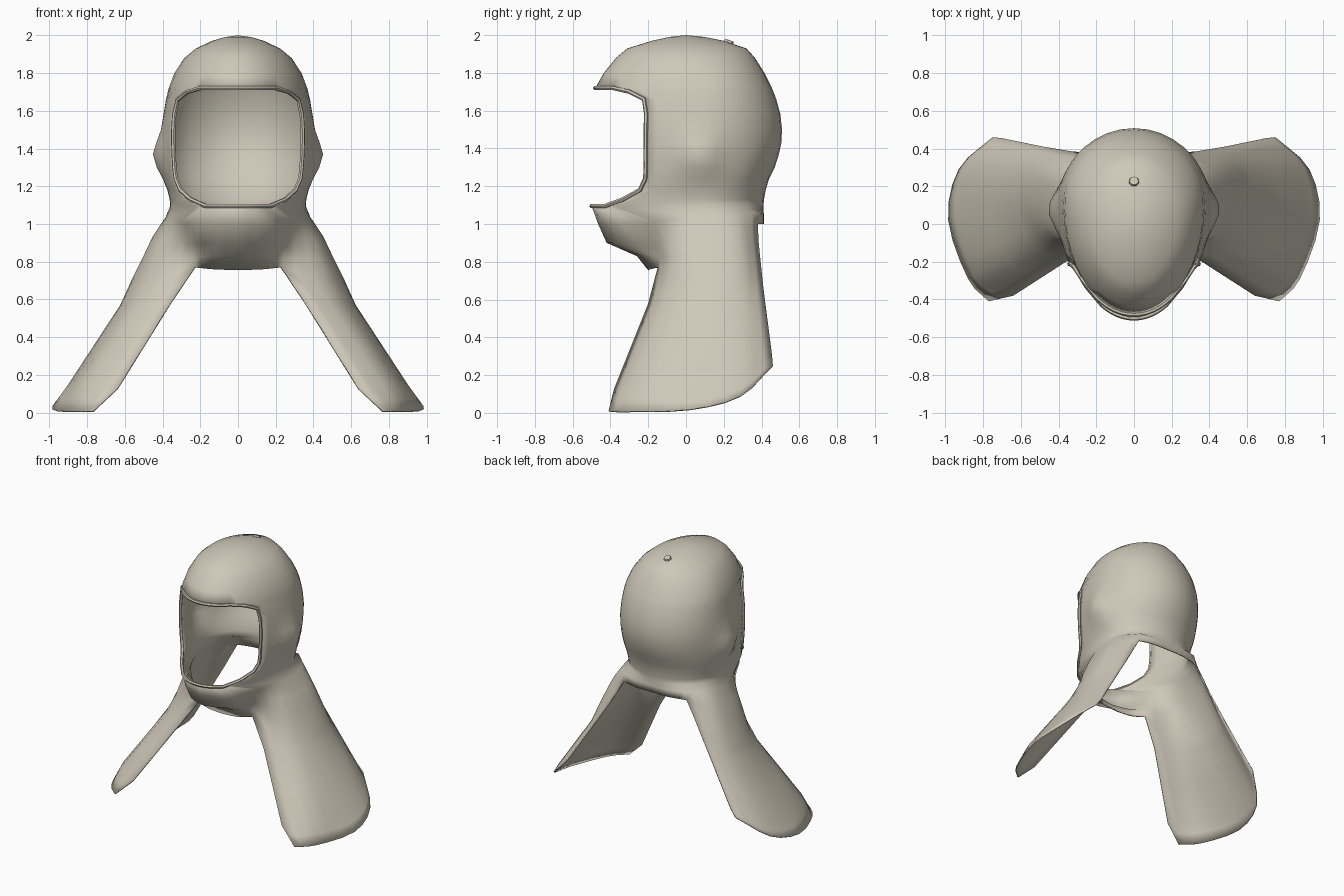
import bpy, bmesh, math
from mathutils import Vector, Euler

if "Cube" in bpy.data.objects:
    bpy.data.objects.remove(bpy.data.objects["Cube"])

fabric = bpy.data.materials.new("beige fabric")
fabric.diffuse_color = (0.62, 0.58, 0.48, 1)
fabric.use_nodes = True
fabric.node_tree.nodes["Principled BSDF"].inputs["Base Color"].default_value = fabric.diffuse_color

NF, NS, NB = 6, 12, 4          # segments: face front, side, back (half model)
EDGE, BACK, END = NF, NF + NS, NF + NS + NB


def spline(pts, n):
    """Sample a smooth curve through pts with n equal steps."""
    p = [Vector(q) for q in pts]
    p = [2 * p[0] - p[1]] + p + [2 * p[-1] - p[-2]]
    out = []
    for i in range(n + 1):
        t = i / n * (len(pts) - 1)
        k = min(int(t), len(pts) - 2)
        t -= k
        a, b, c, d = p[k:k + 4]
        out.append(0.5 * (2 * b + (c - a) * t + (2 * a - 5 * b + 4 * c - d) * t * t
                          + (3 * b - a - 3 * c + d) * t ** 3))
    return out


def head_ring(z, w, yf, yb, cy, hw):
    """Egg-shaped half ring, front to back, with an ear bulge."""
    e = math.asin(hw / w)
    k = math.pi - 0.72
    angles = [e * i / NF for i in range(NF)]
    angles += [e + (k - e) * i / NS for i in range(NS)]
    angles += [k + (math.pi - k) * i / NB for i in range(NB + 1)]
    ring = []
    for a in angles:
        depth = cy - yf if a < math.pi / 2 else yb - cy
        x, y = w * math.sin(a), cy - depth * math.cos(a)
        ear = 0.055 * math.exp(-((y - 0.07) / 0.11) ** 2 - ((z - 1.36) / 0.1) ** 2)
        ring.append(Vector((x + ear * math.sin(a), y, z)))
    ring[0].x = ring[-1].x = 0
    return ring


# Head rings: z, half width, front y, back y, centre y, half width of face opening
head = [
    (2.0, 0.001, 0, 0, 0, 0.0005), (1.99, 0.075, -0.09, 0.1, 0, 0.04),
    (1.97, 0.14, -0.18, 0.2, 0, 0.075), (1.93, 0.225, -0.31, 0.32, 0.03, 0.12),
    (1.88, 0.285, -0.37, 0.365, 0.05, 0.15), (1.80, 0.338, -0.435, 0.415, 0.08, 0.18),
    (1.72, 0.368, -0.48, 0.455, 0.1, 0.2), (1.70, 0.373, -0.48, 0.463, 0.1, 0.27),
    (1.66, 0.382, -0.49, 0.478, 0.1, 0.32), (1.58, 0.395, -0.5, 0.5, 0.1, 0.338),
    (1.50, 0.402, -0.5, 0.508, 0.1, 0.343), (1.43, 0.402, -0.5, 0.505, 0.1, 0.343),
    (1.37, 0.4, -0.5, 0.492, 0.1, 0.341), (1.30, 0.395, -0.5, 0.47, 0.1, 0.337),
    (1.24, 0.388, -0.5, 0.44, 0.1, 0.33), (1.18, 0.372, -0.5, 0.422, 0.1, 0.305),
    (1.13, 0.362, -0.5, 0.413, 0.1, 0.25), (1.095, 0.36, -0.5, 0.41, 0.1, 0.17),
]
TOP, BOTTOM = 6, len(head) - 1
rows = [head_ring(*h) for h in head]

# Side flap: each row runs front edge, three crest points, back edge
flap = [
    [(.28, -.22, 1.0), (.355, -.05, 1.03), (.385, .1, 1.03), (.36, .27, 1.05), (.25, .385, 1.06)],
    [(.25, -.17, .89), (.40, -.06, .93), (.45, .12, .93), (.42, .28, .96), (.27, .38, 1.0)],
    [(.24, -.14, .82), (.43, -.07, .83), (.50, .1, .82), (.47, .29, .86), (.33, .385, .9)],
    [(.23, -.15, .77), (.46, -.09, .71), (.555, .1, .71), (.52, .3, .75), (.39, .395, .8)],
    [(.36, -.20, .58), (.54, -.11, .57), (.62, .1, .57), (.60, .3, .58), (.48, .41, .66)],
    [(.64, -.38, .13), (.82, -.26, .15), (.905, .05, .13), (.87, .31, .18), (.70, .455, .31)],
    [(.77, -.41, .01), (.88, -.29, .008), (.985, .02, .02), (.93, .29, .09), (.75, .46, .25)],
]
# Chin: centre and middle point of each row, front of the flap row
chin = [
    [(0, -.465, 1.0), (.18, -.39, 1.0)], [(0, -.42, .9), (.15, -.36, .9)],
    [(0, -.26, .83), (.14, -.23, .83)], [(0, -.2, .755), (.13, -.19, .76)],
]
nape = [(0, .412, 1.05), (0, .412, 1.0)]
for i, pts in enumerate(flap):
    side = spline(pts, NS)
    front = spline(chin[i] + [pts[0]], NF)[:-1] if i < len(chin) else [None] * NF
    back = [None] * NB
    if i < len(nape):
        mid = (0.14, 0.41, (pts[-1][2] + nape[i][2]) / 2)
        back = spline([pts[-1], mid, nape[i]], NB)[1:]
    new = front + side + back
    if i >= 4:      # extra ring halfway along the long flap spans
        rows.append([(a + b) / 2 if a and b else None for a, b in zip(rows[-1], new)])
        rows[-1][:NF] = [None] * NF
    rows.append(new)


def finish(obj, angle=50):
    obj.data.materials.clear()
    obj.data.materials.append(fabric)
    bpy.ops.object.select_all(action='DESELECT')
    obj.select_set(True)
    bpy.context.view_layer.objects.active = obj
    bpy.ops.object.shade_smooth_by_angle(angle=math.radians(angle))


# Hood: half shell, skipping the face opening, mirrored and thickened
bm = bmesh.new()
grid = [[bm.verts.new(p) if p is not None else None for p in r] for r in rows]
for r in range(len(grid) - 1):
    for c in range(END):
        if TOP <= r < BOTTOM and c < EDGE:
            continue
        quad = [grid[r][c], grid[r + 1][c], grid[r + 1][c + 1], grid[r][c + 1]]
        if all(quad):
            bm.faces.new(quad)
bmesh.ops.remove_doubles(bm, verts=bm.verts, dist=0.0015)
bmesh.ops.delete(bm, geom=[v for v in bm.verts if not v.link_faces], context='VERTS')
mesh = bpy.data.meshes.new("hood")
bm.to_mesh(mesh)
bm.free()
hood = bpy.data.objects.new("hood", mesh)
bpy.context.collection.objects.link(hood)
finish(hood, 60)
mirror = hood.modifiers.new("mirror", 'MIRROR')
mirror.use_clip = True
mirror.merge_threshold = 0.002
shell = hood.modifiers.new("thickness", 'SOLIDIFY')
shell.thickness = 0.01
shell.offset = -1

# Rolled trim around the face opening
half = rows[TOP][:EDGE] + [rows[r][EDGE] for r in range(TOP, BOTTOM + 1)]
half += rows[BOTTOM][:EDGE][::-1]
loop = half + [Vector((-p.x, p.y, p.z)) for p in half[-2:0:-1]]
curve = bpy.data.curves.new("face_trim", 'CURVE')
curve.dimensions = '3D'
curve.bevel_depth = 0.012
curve.bevel_resolution = 1
path = curve.splines.new('POLY')
path.points.add(len(loop) - 1)
for pt, p in zip(path.points, loop):
    pt.co = (*p, 1)
path.use_cyclic_u = True
trim = bpy.data.objects.new("face_trim", curve)
bpy.context.collection.objects.link(trim)
bpy.ops.object.select_all(action='DESELECT')
trim.select_set(True)
bpy.context.view_layer.objects.active = trim
bpy.ops.object.convert(target='MESH')
finish(bpy.context.view_layer.objects.active)

# Small crown button
bpy.ops.mesh.primitive_cone_add(vertices=7, radius1=0.032, radius2=0.024, depth=0.025,
                                location=(0, 0.225, 1.962),
                                rotation=Euler((math.radians(-20), 0, 0)))
button = bpy.context.object
button.name = "crown_button"
finish(button, 30)
